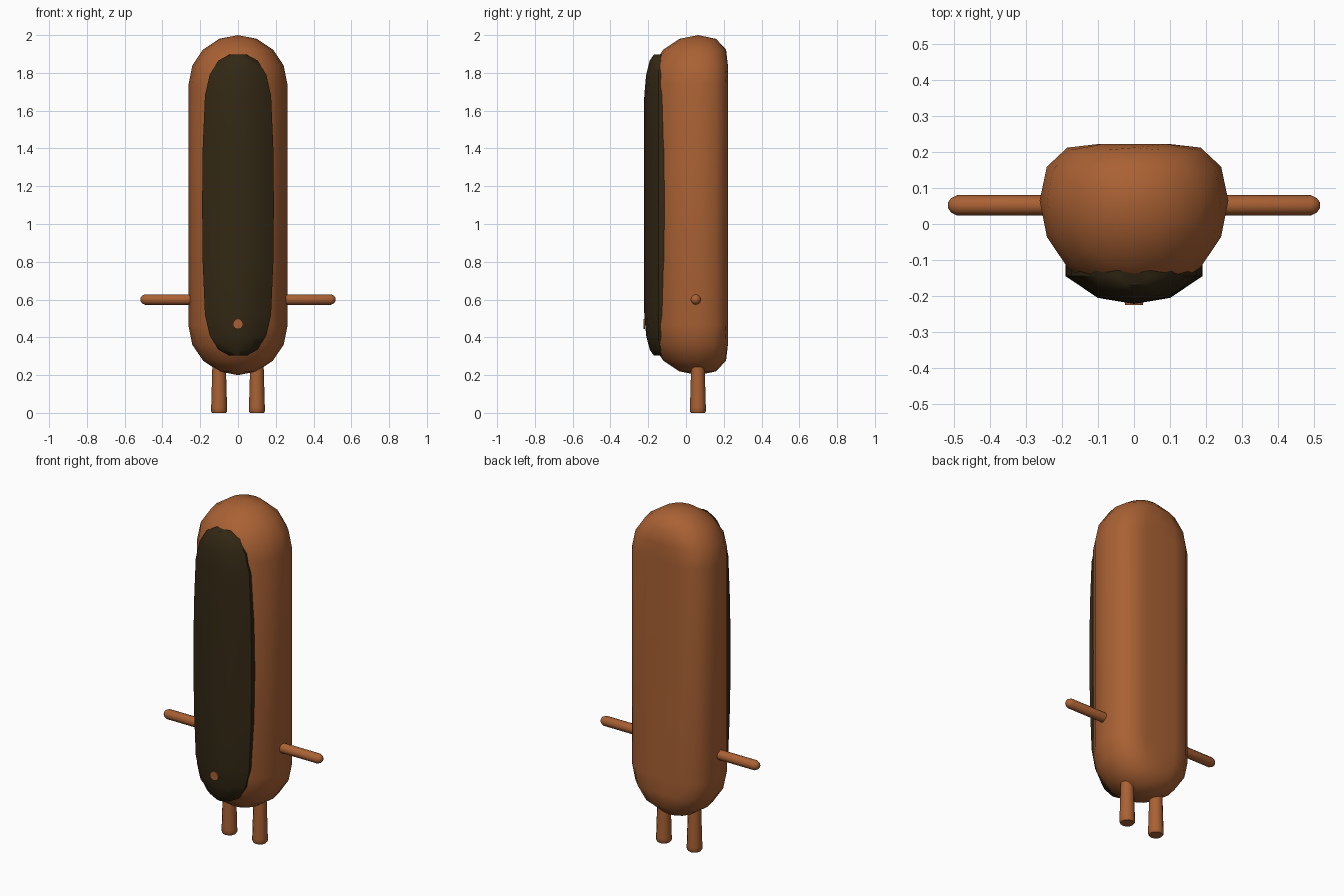
import bpy, bmesh, math
from mathutils import Matrix

cube = bpy.data.objects.get("Cube")
if cube:
    bpy.data.objects.remove(cube, do_unlink=True)


def material(name, rgb):
    m = bpy.data.materials.new(name)
    m.use_nodes = True
    m.diffuse_color = (*rgb, 1)
    m.node_tree.nodes["Principled BSDF"].inputs["Base Color"].default_value = (*rgb, 1)
    return m


BROWN = material("warm brown", (0.40, 0.12, 0.034))
DARK = material("dark chocolate", (0.033, 0.021, 0.007))


def finish(name, bm, mat, angle=50):
    bmesh.ops.remove_doubles(bm, verts=bm.verts, dist=0.0005)
    bmesh.ops.recalc_face_normals(bm, faces=bm.faces)
    me = bpy.data.meshes.new(name)
    bm.to_mesh(me)
    bm.free()
    me.materials.append(mat)
    ob = bpy.data.objects.new(name, me)
    bpy.context.collection.objects.link(ob)
    bpy.ops.object.select_all(action='DESELECT')
    ob.select_set(True)
    bpy.context.view_layer.objects.active = ob
    bpy.ops.object.shade_smooth_by_angle(angle=math.radians(angle))
    return ob


def loft(name, rings, mat, angle=50):
    """Skin a stack of closed rings; a ring of equal points becomes a pole."""
    bm = bmesh.new()
    loops = [[bm.verts.new(p) for p in ring] for ring in rings]
    for a, b in zip(loops, loops[1:]):
        n = len(a)
        for i in range(n):
            j = (i + 1) % n
            bm.faces.new((a[i], a[j], b[j], b[i]))
    bm.faces.new(loops[0])
    bm.faces.new(loops[-1])
    bmesh.ops.dissolve_degenerate(bm, dist=0.0005, edges=bm.edges)
    return finish(name, bm, mat, angle)


def circle(r, n):
    return [(r * math.cos(2 * math.pi * i / n), r * math.sin(2 * math.pi * i / n))
            for i in range(n)]


# Body: capsule, round in front and flattened at the back
R, BODY_Y, LOW, HIGH = 0.262, 0.065, 0.462, 1.738


def flatten(d):
    return min(d - 6 * d ** 3, 0.16) if d > 0 else d


levels = []
for k in range(5):
    a = math.pi / 8 * k
    levels.append((LOW - R * math.cos(a), R * math.sin(a)))
levels += [(LOW + HIGH - z, r) for z, r in reversed(levels)]
loft("body", [[(x, BODY_Y + flatten(y), z) for x, y in circle(max(r, 1e-5), 16)]
              for z, r in levels], BROWN)

# Filling: domed dark slab set into the front, as (height from middle, half width, front y)
half = [(0.0, 0.19, -0.222), (0.3, 0.187, -0.222), (0.58, 0.175, -0.221),
        (0.69, 0.15, -0.211), (0.765, 0.105, -0.192), (0.797, 0.045, -0.17)]
slab = [(-h, w, y) for h, w, y in reversed(half[1:])] + half


def slab_ring(h, w, front):
    side = max(front + 0.077, -0.148)
    side = min(side, -0.145)
    rise = front - side
    right = [(w, -0.05), (w, side), (w * 0.53, side + rise * 0.78)]
    pts = right + [(0, front)] + [(-x, y) for x, y in reversed(right)]
    return [(x, y, 1.1 + h) for x, y in pts]


loft("filling", [slab_ring(*s) for s in slab], DARK, 45)

# Navel: thin disc on the filling
bm = bmesh.new()
bmesh.ops.create_cone(bm, cap_ends=True, segments=10, radius1=0.027, radius2=0.027, depth=0.009,
                      matrix=Matrix.Translation((0, -0.2205, 0.47)) @ Matrix.Rotation(math.pi / 2, 4, 'X'))
finish("navel", bm, BROWN)

# Arms and legs, mirrored
for s, side in ((1, "left"), (-1, "right")):
    arm = [(0.2, 0.028), (0.492, 0.028), (0.508, 0.02), (0.516, 0.009)]
    loft(side + "_arm", [[(s * x, 0.052 + u, 0.6 + v) for u, v in circle(r, 12)]
                         for x, r in arm], BROWN)
    leg = [(0.0, 0.037), (0.008, 0.042), (0.03, 0.042), (0.24, 0.036), (0.3, 0.034)]
    loft(side + "_leg", [[(s * 0.1 + u, 0.063 + v, z) for u, v in circle(r, 12)]
                         for z, r in leg], BROWN)
